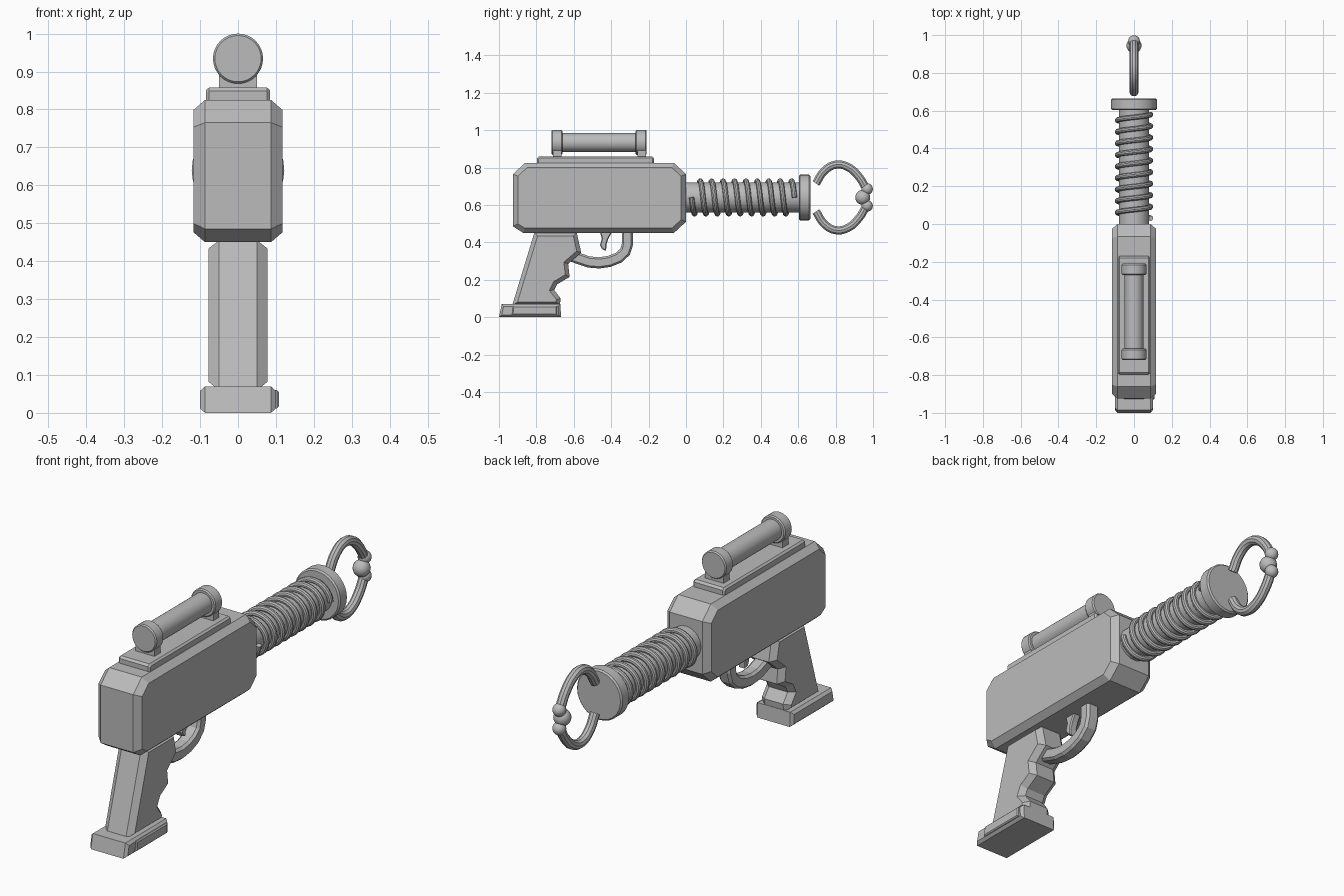
import bpy, bmesh, math
from mathutils import Vector, Matrix

if "Cube" in bpy.data.objects:
    bpy.data.objects.remove(bpy.data.objects["Cube"])

grey = bpy.data.materials.new("plain grey")
grey.diffuse_color = (0.5, 0.5, 0.5, 1)
grey.use_nodes = True
grey.node_tree.nodes["Principled BSDF"].inputs["Base Color"].default_value = grey.diffuse_color
AXIS_Z = 0.64          # height of the barrel axis


def finish(obj, smooth=False):
    obj.data.materials.clear()
    obj.data.materials.append(grey)
    bpy.ops.object.select_all(action='DESELECT')
    obj.select_set(True)
    bpy.context.view_layer.objects.active = obj
    if obj.type == 'CURVE':
        bpy.ops.object.convert(target='MESH')
    if smooth:
        bpy.ops.object.shade_smooth_by_angle(angle=math.radians(35))
    return obj


def mesh_object(name, bm, smooth=False):
    bmesh.ops.recalc_face_normals(bm, faces=bm.faces)
    me = bpy.data.meshes.new(name)
    bm.to_mesh(me)
    bm.free()
    obj = bpy.data.objects.new(name, me)
    bpy.context.collection.objects.link(obj)
    return finish(obj, smooth)


def inset_outline(pts, d):
    """Mitred inward offset of a closed outline."""
    p = [Vector(q) for q in pts]
    n = len(p)
    area = sum(p[i].x * p[(i + 1) % n].y - p[(i + 1) % n].x * p[i].y for i in range(n))
    s = 1 if area > 0 else -1
    out = []
    for i in range(n):
        a = (p[i] - p[i - 1]).normalized()
        b = (p[(i + 1) % n] - p[i]).normalized()
        na, nb = Vector((-a.y, a.x)) * s, Vector((-b.y, b.x)) * s
        m = (na + nb).normalized()
        out.append(p[i] + m * d / max(m.dot(na), 0.4))
    return out


def slab(name, pts, inner, outer, inset):
    """Side profile (y, z) with chamfered left and right edges."""
    bm = bmesh.new()
    small = inset_outline(pts, inset)
    rings = [[bm.verts.new((x, q[0], q[1])) for q in o]
             for x, o in ((-outer, small), (-inner, pts), (inner, pts), (outer, small))]
    n = len(pts)
    for r, s in zip(rings, rings[1:]):
        for i in range(n):
            j = (i + 1) % n
            bm.faces.new((r[i], r[j], s[j], s[i]))
    bm.faces.new(rings[0])
    bm.faces.new(rings[-1])
    return mesh_object(name, bm)


def box(name, x0, x1, y0, y1, z0, z1):
    bm = bmesh.new()
    bmesh.ops.create_cube(bm, size=1, matrix=Matrix.Translation(
        ((x0 + x1) / 2, (y0 + y1) / 2, (z0 + z1) / 2)) @ Matrix.Diagonal((x1 - x0, y1 - y0, z1 - z0, 1)))
    return mesh_object(name, bm)


def turned(name, rings, z, sides=32):
    """Solid of revolution along y from (y, radius) pairs."""
    bm = bmesh.new()
    loops = [[bm.verts.new((r * math.cos(2 * math.pi * i / sides), y,
                            z + r * math.sin(2 * math.pi * i / sides)))
              for i in range(sides)] for y, r in rings]
    for a, b in zip(loops, loops[1:]):
        for i in range(sides):
            j = (i + 1) % sides
            bm.faces.new((a[i], a[j], b[j], b[i]))
    bm.faces.new(loops[0])
    bm.faces.new(loops[-1])
    return mesh_object(name, bm, True)


def ball(name, y, z, r):
    bm = bmesh.new()
    bmesh.ops.create_uvsphere(bm, u_segments=20, v_segments=12, radius=r,
                              matrix=Matrix.Translation((0, y, z)))
    return mesh_object(name, bm, True)


def tube(name, pts, radius, bezier=False):
    cu = bpy.data.curves.new(name, 'CURVE')
    cu.dimensions = '3D'
    cu.bevel_depth = radius
    cu.bevel_resolution = 3
    cu.use_fill_caps = True
    sp = cu.splines.new('BEZIER' if bezier else 'POLY')
    if bezier:
        sp.resolution_u = 6
        sp.bezier_points.add(len(pts) - 1)
        for bp, p in zip(sp.bezier_points, pts):
            bp.co = p
            bp.handle_left_type = bp.handle_right_type = 'AUTO'
    else:
        sp.points.add(len(pts) - 1)
        for q, p in zip(sp.points, pts):
            q.co = (*p, 1)
    obj = bpy.data.objects.new(name, cu)
    bpy.context.collection.objects.link(obj)
    return finish(obj, True)


# main housing
slab("body", [(-0.925, 0.485), (-0.87, 0.45), (-0.065, 0.45), (0, 0.51), (0, 0.765),
              (-0.065, 0.825), (-0.86, 0.825), (-0.925, 0.765)], 0.087, 0.117, 0.026)

# top rail
slab("top_rail", [(-0.797, 0.815), (-0.17, 0.815), (-0.17, 0.848), (-0.18, 0.858),
                  (-0.787, 0.858), (-0.797, 0.848)], 0.076, 0.085, 0.008)

# sight tube with end caps and brackets
turned("sight_tube", [(-0.70, 0.05), (-0.23, 0.05)], 0.934)
for label, y0, y1 in (("front", -0.72, -0.66), ("rear", -0.27, -0.21)):
    turned("sight_cap_" + label, [(y0, 0.061), (y0 + 0.006, 0.066), (y1 - 0.006, 0.066), (y1, 0.061)], 0.934)
    box("sight_bracket_" + label, -0.05, 0.05, y0 + 0.01, y1 - 0.005, 0.85, 0.91)

# grip with finger notches
slab("grip", [(-0.81, 0.455), (-0.585, 0.455), (-0.56, 0.345), (-0.63, 0.285), (-0.622, 0.215),
              (-0.69, 0.175), (-0.705, 0.145), (-0.67, 0.10), (-0.675, 0.06), (-0.93, 0.06)],
     0.05, 0.078, 0.022)

# grip base with side plate
slab("grip_base", [(-1.0, 0.0), (-0.668, 0.0), (-0.672, 0.07), (-0.985, 0.07)], 0.087, 0.1, 0.012)
slab("base_plate", [(-0.93, 0.012), (-0.69, 0.012), (-0.69, 0.06), (-0.925, 0.06)],
     0.009, 0.014, 0.005).location.x = 0.094

# trigger guard: band around a curved path
path = [Vector(p) for p in ((-0.313, 0.46), (-0.313, 0.39), (-0.325, 0.35), (-0.36, 0.318),
                            (-0.41, 0.298), (-0.465, 0.29), (-0.52, 0.295), (-0.565, 0.31), (-0.62, 0.33))]
sides = ([], [])
for i, p in enumerate(path):
    d = (path[min(i + 1, len(path) - 1)] - path[max(i - 1, 0)]).normalized()
    nrm = Vector((-d.y, d.x)) * 0.03
    sides[0].append(p + nrm)
    sides[1].append(p - nrm)
slab("trigger_guard", sides[0] + sides[1][::-1], 0.022, 0.034, 0.01)

# trigger
slab("trigger", [(-0.46, 0.455), (-0.395, 0.455), (-0.415, 0.42), (-0.425, 0.39), (-0.427, 0.355),
                 (-0.447, 0.362), (-0.46, 0.385), (-0.45, 0.42)], 0.014, 0.02, 0.005)

# barrel and end flange
turned("barrel", [(-0.02, 0.08), (0.62, 0.08)], AXIS_Z)
turned("barrel_flange", [(0.603, 0.115), (0.61, 0.122), (0.658, 0.122), (0.665, 0.115)], AXIS_Z)

# coil around the barrel
TURNS, STEPS = 9, 28
coil = []
for i in range(TURNS * STEPS + 1):
    a = -2 * math.pi * i / STEPS
    coil.append((0.088 * math.cos(a), 0.03 + 0.55 * i / (TURNS * STEPS), AXIS_Z + 0.088 * math.sin(a)))
tube("coil", coil, 0.014)

# two curved prongs with tip balls, and the centre ball
prong = [(0.695, 0.075), (0.74, 0.142), (0.80, 0.175), (0.865, 0.163), (0.925, 0.11), (0.962, 0.05)]
for label, s in (("upper", 1), ("lower", -1)):
    tube("prong_" + label, [(0, y, AXIS_Z + s * h) for y, h in prong], 0.023, True)
    ball("prong_tip_" + label, 0.968, AXIS_Z + s * 0.045, 0.031)
ball("centre_ball", 0.945, AXIS_Z, 0.04)
